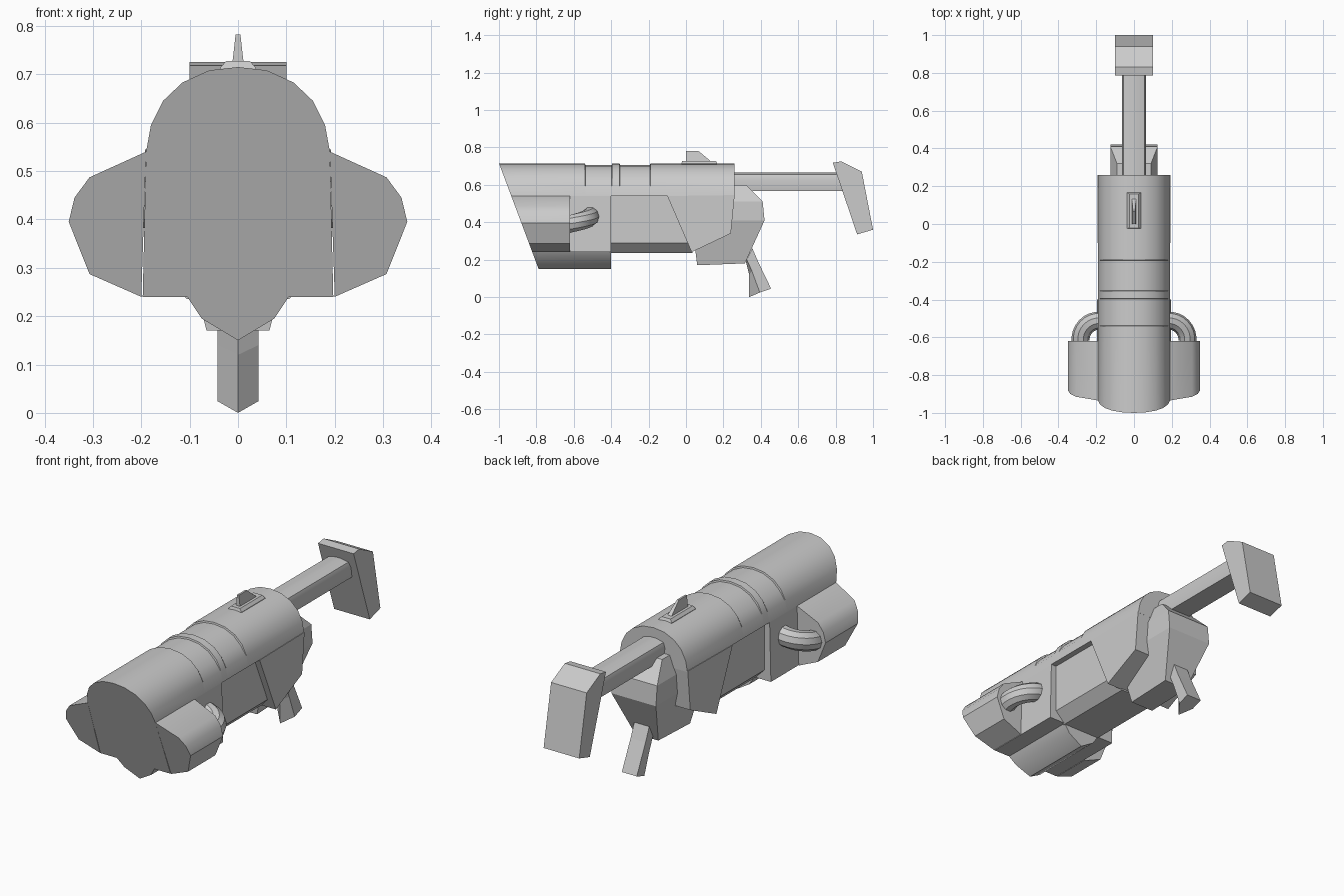
import bpy, bmesh, math

if "Cube" in bpy.data.objects:
    bpy.data.objects.remove(bpy.data.objects["Cube"])

grey = bpy.data.materials.new("plain grey")
grey.diffuse_color = (0.6, 0.6, 0.6, 1)
grey.use_nodes = True
grey.node_tree.nodes["Principled BSDF"].inputs["Base Color"].default_value = grey.diffuse_color


def finish(ob, smooth=True):
    ob.data.materials.append(grey)
    if smooth:
        bpy.ops.object.select_all(action='DESELECT')
        ob.select_set(True)
        bpy.context.view_layer.objects.active = ob
        bpy.ops.object.shade_smooth_by_angle(angle=math.radians(31))
    return ob


def loft(name, rings, smooth=True):
    """Skin a list of equal-length point rings and cap both ends."""
    bm = bmesh.new()
    vr = [[bm.verts.new(p) for p in r] for r in rings]
    n = len(vr[0])
    for a, b in zip(vr, vr[1:]):
        for i in range(n):
            j = (i + 1) % n
            bm.faces.new((a[i], a[j], b[j], b[i]))
    bm.faces.new(vr[0])
    bm.faces.new(vr[-1])
    bmesh.ops.recalc_face_normals(bm, faces=bm.faces)
    me = bpy.data.meshes.new(name)
    bm.to_mesh(me)
    bm.free()
    ob = bpy.data.objects.new(name, me)
    bpy.context.collection.objects.link(ob)
    return finish(ob, smooth)


def muzzle_y(z):
    return -1 + (0.715 - z) * 0.375


def mirrored(half):
    """Close a right-hand profile listed from top to bottom."""
    return half + [(-x, z) for x, z in reversed(half) if x > 0]


def along_y(name, prof, y0, y1):
    """Extrude an xz profile; y0=None gives the slanted muzzle cut."""
    return loft(name, [[(x, muzzle_y(z) if y0 is None else y0, z) for x, z in prof],
                       [(x, y1, z) for x, z in prof]])


def along_x(name, prof, w):
    return loft(name, [[(s * w, y, z) for y, z in prof] for s in (-1, 1)], False)


# barrel shroud with two shallow recessed panels on top
arch = mirrored([(0, 0.715), (0.06, 0.708), (0.115, 0.683), (0.155, 0.645),
                 (0.18, 0.595), (0.19, 0.54)])


def shroud_ring(y, inset):
    ring = []
    for x, z in arch:
        k = 1 - inset / 0.19 if abs(x) < 0.16 else 1
        zz = 0.525 + (z - 0.525) * k
        ring.append((x * k, muzzle_y(z) if y is None else y, zz))
    return ring


stations = [(None, 0)]
for a, b in ((-0.54, -0.395), (-0.355, -0.19)):
    stations += [(a, 0), (a + 0.002, 0.008), (b - 0.002, 0.008), (b, 0)]
stations.append((0.26, 0))
loft("barrel_shroud", [shroud_ring(y, i) for y, i in stations])

# front block with keel, and the recessed middle body
along_y("front_block", mirrored([(0.19, 0.54), (0.197, 0.24), (0.105, 0.24),
                                 (0.075, 0.195), (0, 0.15)]), None, -0.40)
along_y("middle_body", mirrored([(0.16, 0.545), (0.16, 0.29), (0.105, 0.235)]), -0.41, 0.035)

# side pods and the curved pipes behind them
pod = [(0.19, 0.54), (0.307, 0.487), (0.338, 0.445), (0.35, 0.395),
       (0.307, 0.287), (0.2, 0.24)]
for s, side in ((1, "right"), (-1, "left")):
    along_y(side + "_pod", [(s * x, z) for x, z in pod], None, -0.62)
    rings = []
    for i in range(9):
        t = math.radians(-8 + i * 13)
        dx, dy = math.cos(t), math.sin(t)
        cz = 0.39 + 0.045 * i / 8
        ring = []
        for k in range(10):
            a = k * math.tau / 10
            r = 0.098 + 0.048 * math.cos(a)
            ring.append((s * (0.185 + r * dx), -0.61 + r * dy, cz + 0.05 * math.sin(a)))
        rings.append(ring)
    loft(side + "_pipe", rings)

# rear side plates
along_x("rear_side_plates", [(-0.10, 0.54), (0.03, 0.24), (0.24, 0.34), (0.26, 0.545)], 0.192)

# tapered rear housing, stacked from bottom to top
sections = [(0.17, 0.18, 0.06, 0.315, 0.065), (0.41, 0.41, 0.03, 0.42, 0.125),
            (0.51, 0.51, 0.06, 0.41, 0.125), (0.60, 0.60, 0.15, 0.32, 0.09)]
loft("rear_housing", [[(-w, y0, z0), (w, y0, z0), (w, y1, z1), (-w, y1, z1)]
                      for z0, z1, y0, y1, w in sections], False)

# angled grip with a pointed front edge
grip_top = [(0, 0.32, 0.19), (0.042, 0.325, 0.20), (0.042, 0.355, 0.26),
            (-0.042, 0.355, 0.26), (-0.042, 0.325, 0.20)]
grip_mid = [(0, 0.338, 0.12), (0.042, 0.352, 0.14), (0.042, 0.385, 0.19),
            (-0.042, 0.385, 0.19), (-0.042, 0.352, 0.14)]
grip_end = [(0, 0.338, 0.0), (0.042, 0.395, 0.024), (0.042, 0.455, 0.045),
            (-0.042, 0.455, 0.045), (-0.042, 0.395, 0.024)]
loft("grip", [grip_top, grip_mid, grip_end], False)

# stock rod and shoulder pad
along_y("stock_rod", mirrored([(0.015, 0.665), (0.055, 0.655), (0.064, 0.628), (0.055, 0.568)]),
        0.2, 0.86)
along_x("shoulder_pad", [(0.785, 0.718), (0.83, 0.725), (0.94, 0.67),
                         (1.0, 0.36), (0.915, 0.335)], 0.1)

# sight base and fin
loft("sight_base", [[(-w, y0, z), (w, y0, z), (w, y1, z), (-w, y1, z)]
                    for z, w, y0, y1 in ((0.7, 0.037, -0.025, 0.167),
                                         (0.713, 0.037, -0.025, 0.167),
                                         (0.727, 0.025, -0.02, 0.16))], False)
loft("sight_fin", [[(-w, y0, z), (w, y0, z), (w, y1, z), (-w, y1, z)]
                   for z, w, y0, y1 in ((0.72, 0.012, 0.0, 0.14),
                                        (0.782, 0.005, 0.0, 0.065))], False)
